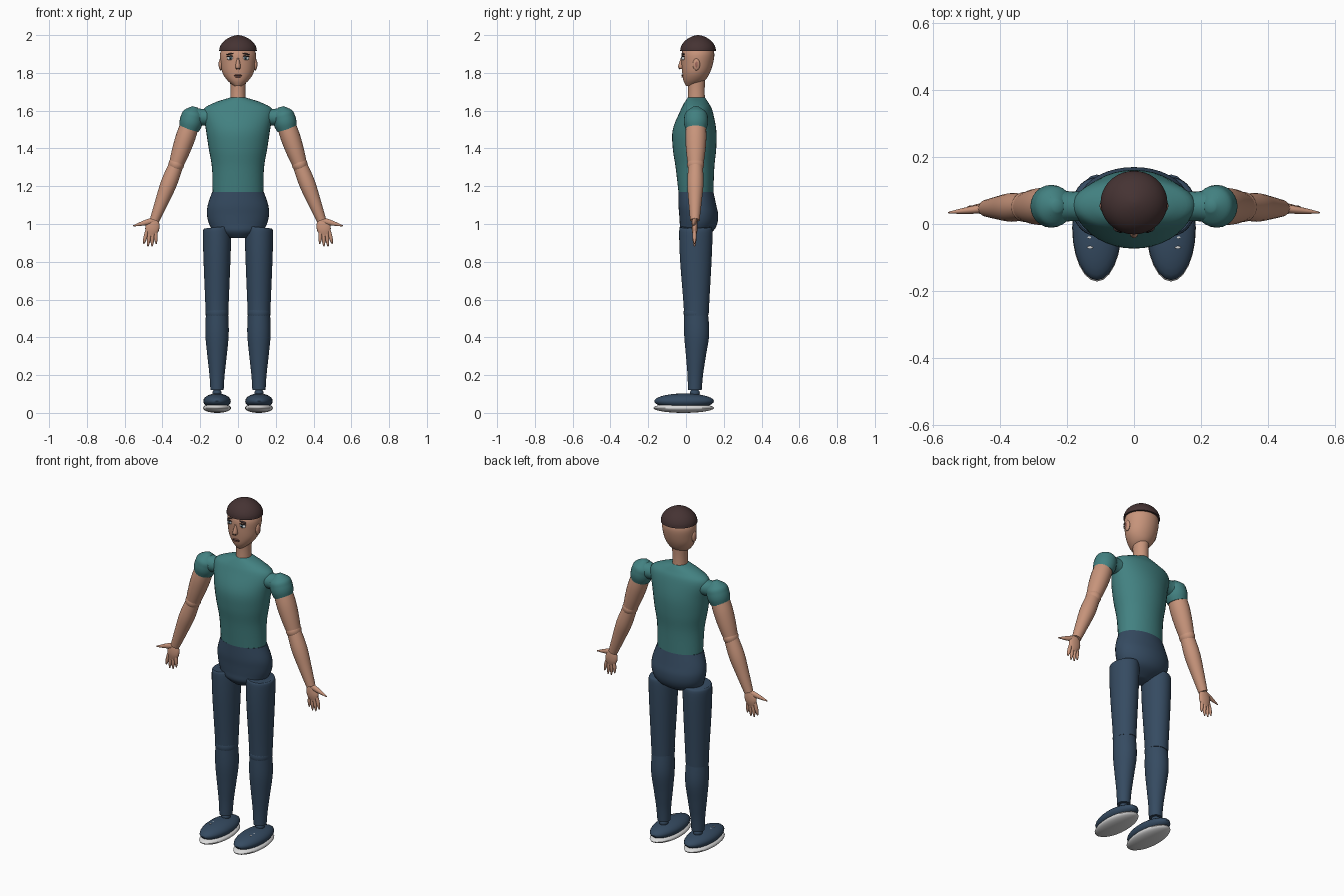
import bpy, bmesh, math
from mathutils import Vector, Matrix

cube = bpy.data.objects.get("Cube")
if cube:
    bpy.data.objects.remove(cube)


def material(name, red, green, blue):
    mat = bpy.data.materials.new(name)
    mat.use_nodes = True
    color = (red, green, blue, 1)
    mat.diffuse_color = color
    mat.node_tree.nodes["Principled BSDF"].inputs["Base Color"].default_value = color
    return mat


skin = material("skin", .58, .3, .2)
teal = material("teal_cloth", .055, .22, .22)
navy = material("navy_cloth", .036, .07, .12)
brown = material("brown_hair", .06, .033, .033)
pale = material("pale_sole", .7, .7, .7)
white = material("eye_white", .75, .75, .75)
grey = material("grey_iris", .1, .16, .2)
dark = material("dark_line", .015, .01, .01)
rose = material("lip", .35, .14, .11)
UP = Vector((0, 0, 1))
DEPTH = Vector((0, 1, 0))


def finish(name, bm, mat):
    """Make the object; parts named left_ also get a mirrored right_ twin."""
    bmesh.ops.recalc_face_normals(bm, faces=bm.faces)
    names = [name]
    if name.startswith("left_"):
        names.append(name.replace("left_", "right_"))
    for part_name in names:
        mesh = bpy.data.meshes.new(part_name)
        bm.to_mesh(mesh)
        mesh.materials.append(mat)
        part = bpy.data.objects.new(part_name, mesh)
        bpy.context.collection.objects.link(part)
        parts.append(part)
        bmesh.ops.scale(bm, vec=(-1, 1, 1), verts=bm.verts)
        bmesh.ops.reverse_faces(bm, faces=bm.faces)
    bm.free()


def blend(before, start, end, after, t):
    """Smooth curve from start to end, guided by the neighbours."""
    return [q + t / 2 * (r - p + t * (2 * p - 5 * q + 4 * r - s + t * (3 * (q - r) + s - p)))
            for p, q, r, s in zip(before, start, end, after)]


def loft(name, sections, mat, axis=UP, sides=36, steps=5):
    """Skin smoothed elliptical sections: x, y, z, width radius, depth radius."""
    wide = DEPTH.cross(axis).normalized()
    padded = [sections[0], *sections, sections[-1]]
    dense = [blend(*window, k / steps)
             for window in zip(padded, padded[1:], padded[2:], padded[3:])
             for k in range(steps)]
    dense.append(sections[-1])
    bm = bmesh.new()
    rings = []
    for x, y, z, width, depth in dense:
        ring = []
        for k in range(sides):
            angle = math.tau * k / sides
            offset = wide * width * math.cos(angle) + DEPTH * depth * math.sin(angle)
            ring.append(bm.verts.new(Vector((x, y, z)) + offset))
        rings.append(ring)
    for low, high in zip(rings, rings[1:]):
        for k in range(sides):
            bm.faces.new((low[k - 1], low[k], high[k], high[k - 1]))
    bm.faces.new(rings[0])
    bm.faces.new(rings[-1])
    finish(name, bm, mat)


def body(name, profile, mat, x=0, axis=UP):
    """Upright loft from height, half width, front and back."""
    sections = [(x, (front + back) / 2, z, width, (back - front) / 2)
                for z, width, front, back in profile]
    loft(name, sections, mat, axis)


def limb(name, start, end, radii, mat, flat=1):
    """Straight limb with its radii spread evenly along it."""
    start, end = Vector(start), Vector(end)
    last = len(radii) - 1
    sections = [(*start.lerp(end, i / last), radius, radius * flat)
                for i, radius in enumerate(radii)]
    loft(name, sections, mat, end - start, sides=24)


def ball(name, center, size, mat, tilt=0):
    bm = bmesh.new()
    bmesh.ops.create_uvsphere(bm, u_segments=24, v_segments=14, radius=1)
    turn = Matrix.Rotation(tilt, 4, 'Y')
    bm.transform(Matrix.Translation(center) @ turn @ Matrix.Diagonal((*size, 1)))
    finish(name, bm, mat)


parts = []

# Torso and hips
body("shirt_torso", [
    (1.17, .134, -.04, .145), (1.3, .138, -.055, .15), (1.4, .155, -.07, .16),
    (1.5, .17, -.07, .16), (1.6, .184, -.03, .14), (1.64, .13, -.01, .12),
    (1.67, .04, .01, .1)], teal)
body("trouser_hips", [
    (.925, .05, 0, .08), (.96, .125, -.03, .14), (1, .153, -.033, .165),
    (1.05, .164, -.036, .17), (1.1, .16, -.04, .16), (1.17, .137, -.04, .145)], navy)

# Neck, head and hair
limb("neck", (0, .055, 1.63), (0, .055, 1.8), (.042, .04, .045), skin, flat=1.1)
body("head", [
    (1.73, .02, 0, .05), (1.76, .056, -.014, .1), (1.8, .082, -.02, .126),
    (1.85, .092, -.024, .143), (1.9, .095, -.024, .15), (1.94, .08, -.01, .14)], skin)
dome = []
for i in range(8):
    angle = i / 7 * math.pi / 2
    shrink = max(math.cos(angle), .01) ** 1.2
    dome.append((0, .064, 1.915 + .085 * math.sin(angle), .1 * shrink, .095 * shrink))
loft("hair_cap", dome, brown)

# Nose and mouth
body("nose", [(1.82, .01, -.035, 0), (1.835, .014, -.042, 0), (1.88, .006, -.027, 0)], skin)
mouth = Vector((0, -.018, 1.784))
ball("upper_lip", mouth + UP * .004, (.02, .006, .004), rose)
ball("mouth_line", mouth, (.023, .006, .002), dark)
ball("lower_lip", mouth - UP * .005, (.017, .007, .004), rose)
ball("left_nostril", (.007, -.034, 1.822), (.004, .004, .003), dark)

# Eyes and brows
eye = Vector((.04, -.014, 1.878))
ball("left_eye", eye, (.019, .01, .011), white, tilt=.1)
ball("left_iris", eye - DEPTH * .007, (.009, .005, .009), grey)
ball("left_pupil", eye - DEPTH * .01, (.004, .003, .004), dark)
ball("left_eyelid", eye + UP * .01, (.021, .011, .003), dark, tilt=.1)
ball("left_eyebrow", eye + UP * .023, (.022, .01, .004), brown, tilt=.2)

# Ears
ear = Vector((.092, .055, 1.845))
ball("left_ear", ear, (.01, .019, .032), skin)
ball("left_ear_hollow", ear + Vector((.006, 0, 0)), (.005, .009, .019), rose)

# Shoulders and puffed sleeves
limb("left_shoulder", (.12, .053, 1.565), (.25, .053, 1.565), (.05, .044, .055), teal)
limb("left_sleeve", (.228, .053, 1.62), (.259, .053, 1.5),
     (.015, .052, .06, .06, .052), teal, flat=1.05)

# Arms
elbow = Vector((.327, .051, 1.315))
wrist = Vector((.442, .047, 1.02))
limb("left_upper_arm", (.25, .053, 1.54), elbow, (.048, .052, .048, .039), skin, flat=1.07)
ball("left_elbow", elbow, (.041, .045, .042), skin)
limb("left_forearm", elbow, wrist, (.038, .043, .035, .025), skin)

# Hands, with the fingers fanned out from the knuckles
limb("left_palm", wrist + UP * .015, (.463, .045, .935), (.018, .034, .036, .02), skin, flat=.42)
for i in range(4):
    knuckle = Vector((.437 + i * .015, .045, .965))
    reach = .085 if i in (1, 2) else .07
    tip = knuckle + Vector((i * .007 - .004, 0, -reach))
    limb("left_finger_" + str(i + 1), knuckle, tip, (.009, .01, .009, .003), skin)
limb("left_thumb", wrist, (.555, .034, .99), (.016, .015, .01, .003), skin, flat=.8)

# Legs
leg = .111
body("left_thigh", [
    (.52, .06, -.01, .12), (.6, .063, -.015, .124), (.82, .072, -.032, .136),
    (.96, .075, -.036, .14), (.983, .067, -.03, .13)], navy, leg, Vector((.1, 0, 1)))
ball("left_knee", (leg, .052, .53), (.061, .065, .06), navy)
body("left_shin", [
    (.12, .035, .01, .083), (.2, .04, .008, .09), (.3, .051, 0, .105),
    (.42, .062, -.01, .123), (.54, .058, -.01, .115)], navy, leg)

# Shoes
ball("left_ankle", (leg, .047, .105), (.024, .026, .024), navy)
ball("left_shoe", (leg, -.01, .062), (.073, .158, .041), navy)
ball("left_sole", (leg, -.012, .026), (.074, .16, .026), pale)
for name, y in (("left_upper_lace", -.04), ("left_lower_lace", -.07)):
    ball(name, (leg + .02, y, .098), (.009, .004, .003), pale)

# Smooth shading with sharp hems
bpy.ops.object.select_all(action='DESELECT')
for part in parts:
    part.select_set(True)
bpy.context.view_layer.objects.active = parts[0]
bpy.ops.object.shade_smooth_by_angle(angle=math.radians(40))
